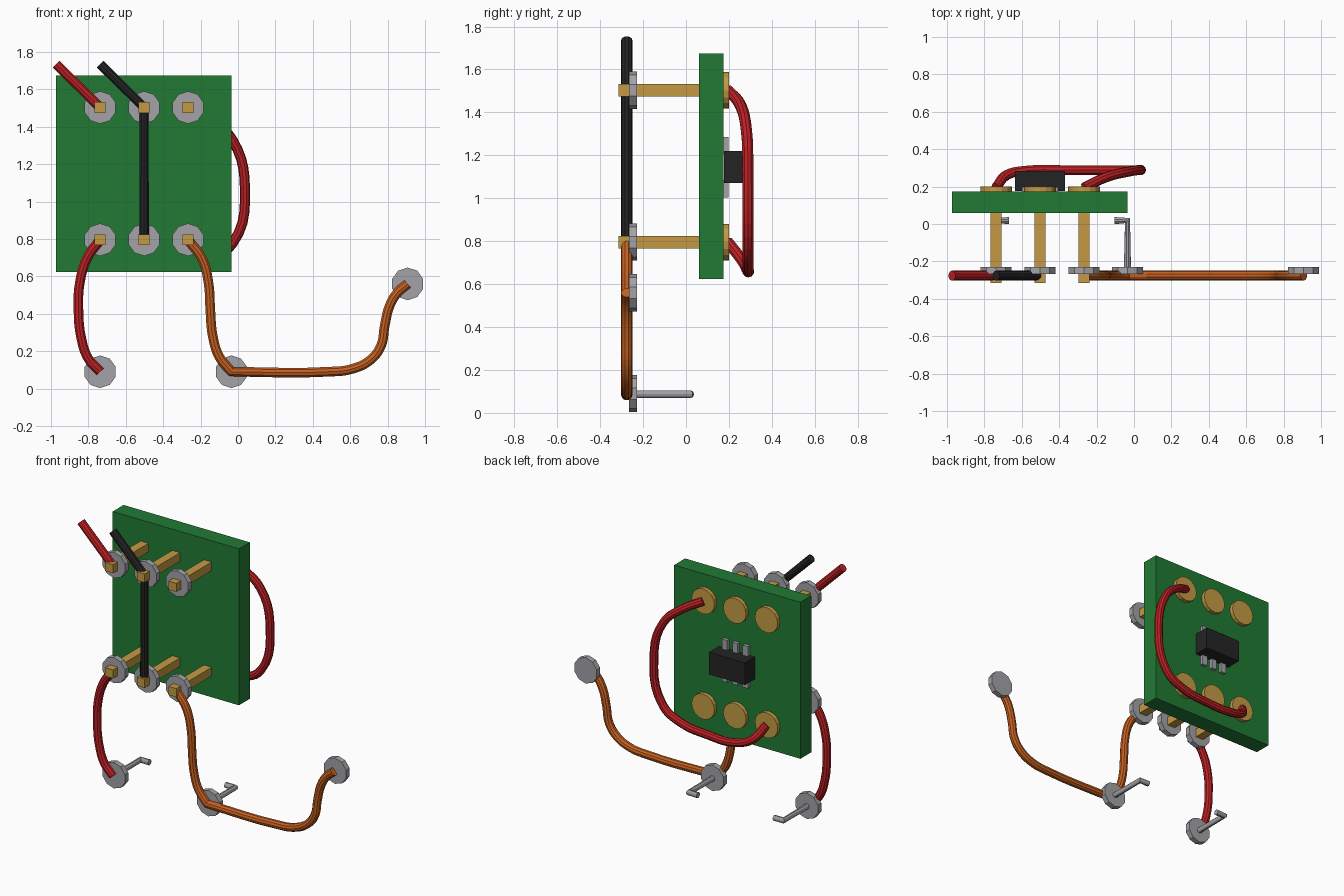
import bpy, bmesh, math
from mathutils import Matrix

if "Cube" in bpy.data.objects:
    bpy.data.objects.remove(bpy.data.objects["Cube"], do_unlink=True)


def material(name, rgb):
    lin = [((c / 255 + 0.055) / 1.055) ** 2.4 for c in rgb] + [1.0]
    m = bpy.data.materials.new(name)
    m.use_nodes = True
    m.diffuse_color = lin
    for n in m.node_tree.nodes:
        if n.type == 'BSDF_PRINCIPLED':
            n.inputs["Base Color"].default_value = lin
    return m


GREEN = material("board green", (33, 122, 52))
GOLD = material("gold contact", (196, 154, 68))
STEEL = material("solder grey", (163, 163, 168))
BLACK = material("black plastic", (36, 36, 37))
RED = material("red insulation", (190, 32, 36))
ORANGE = material("orange insulation", (198, 96, 32))


def add(name, mesh, mat):
    mesh.materials.clear()
    mesh.materials.append(mat)
    ob = bpy.data.objects.new(name, mesh)
    bpy.context.scene.collection.objects.link(ob)
    return ob


def box(name, lo, hi, mat):
    bm = bmesh.new()
    size = [b - a for a, b in zip(lo, hi)]
    mid = [(a + b) / 2 for a, b in zip(lo, hi)]
    bmesh.ops.create_cube(bm, size=1, matrix=Matrix.Translation(mid) @ Matrix.Diagonal((*size, 1)))
    me = bpy.data.meshes.new(name)
    bm.to_mesh(me)
    bm.free()
    return add(name, me, mat)


def disc(name, x, z, y0, y1, r, sides, mat):
    """Flat round plate facing along y."""
    bm = bmesh.new()
    m = Matrix.Translation((x, (y0 + y1) / 2, z)) @ Matrix.Rotation(math.pi / 2, 4, 'X')
    bmesh.ops.create_cone(bm, cap_ends=True, segments=sides, radius1=r, radius2=r,
                          depth=y1 - y0, matrix=m)
    me = bpy.data.meshes.new(name)
    bm.to_mesh(me)
    bm.free()
    return add(name, me, mat)


def wire(name, pts, r, mat, corners=()):
    """Round tube through points; listed point indices (and ends) stay sharp."""
    cu = bpy.data.curves.new(name, 'CURVE')
    cu.dimensions = '3D'
    cu.bevel_depth = r
    cu.bevel_resolution = 3
    cu.use_fill_caps = True
    sp = cu.splines.new('BEZIER')
    sp.resolution_u = 5
    sp.use_smooth = False
    sp.bezier_points.add(len(pts) - 1)
    for i, (bp, p) in enumerate(zip(sp.bezier_points, pts)):
        bp.co = p
        kind = 'VECTOR' if i in corners else 'AUTO'
        bp.handle_left_type = bp.handle_right_type = kind
    tmp = bpy.data.objects.new(name + " path", cu)
    bpy.context.scene.collection.objects.link(tmp)
    dg = bpy.context.evaluated_depsgraph_get()
    me = bpy.data.meshes.new_from_object(tmp.evaluated_get(dg))
    bpy.data.objects.remove(tmp, do_unlink=True)
    me.name = name
    return add(name, me, mat)


# Circuit board
box("board", (-0.973, 0.06, 0.624), (-0.035, 0.175, 1.675), GREEN)

# Header pins with solder rings in front and gold pads behind
COLS, ROWS = (-0.737, -0.502, -0.267), (0.796, 1.503)
P = 0.029
for z in ROWS:
    for x in COLS:
        box("pin", (x - P, -0.315, z - P), (x + P, 0.17, z + P), GOLD)
        disc("pin_solder", x, z, -0.266, -0.229, 0.087, 10, STEEL)
        disc("back_pad", x, z, 0.17, 0.201, 0.085, 16, GOLD)

# Chip with six legs
CX, CZ = -0.502, 1.145
box("chip", (CX - 0.134, 0.176, CZ - 0.074), (CX + 0.134, 0.283, CZ + 0.074), BLACK)
for dx in (-0.077, 0, 0.077):
    for s in (-1, 1):
        za, zb = sorted((CZ + s * 0.06, CZ + s * 0.141))
        box("chip_leg", (CX + dx - 0.019, 0.172, za), (CX + dx + 0.019, 0.198, zb), STEEL)

# Loose terminals, two of them with a hooked lead
for x, z in ((-0.737, 0.09), (-0.035, 0.09), (0.907, 0.56)):
    disc("terminal", x, z, -0.266, -0.229, 0.087, 10, STEEL)
for x, s in ((-0.737, 1), (-0.035, -1)):
    wire("hooked_lead", [(x, -0.24, 0.087), (x, 0.018, 0.087), (x + s * 0.068, 0.018, 0.087)],
         0.019, STEEL, corners=(0, 1, 2))

# Front wires, all in one plane
WY, R = -0.276, 0.027


def flat(pts):
    return [(x, WY, z) for x, z in pts]


wire("red_feed_wire", flat([(-0.973, 1.735), (-0.737, 1.503)]), R, RED, (0, 1))
wire("black_wire", flat([(-0.737, 1.735), (-0.502, 1.503), (-0.502, 0.796)]), R, BLACK, (0, 1, 2))
wire("red_lower_wire", flat([(-0.737, 0.796), (-0.805, 0.70), (-0.845, 0.57), (-0.853, 0.42),
                             (-0.838, 0.27), (-0.80, 0.16), (-0.737, 0.09)]), R, RED)
wire("orange_wire", flat([(-0.267, 0.796), (-0.19, 0.69), (-0.157, 0.56), (-0.148, 0.42),
                          (-0.135, 0.28), (-0.10, 0.17), (-0.035, 0.09), (0.48, 0.09),
                          (0.61, 0.105), (0.71, 0.155), (0.765, 0.23), (0.785, 0.34),
                          (0.81, 0.44), (0.85, 0.51), (0.907, 0.56)]), R, ORANGE, (6,))

# Back jumper looping round the chip
wire("red_jumper", [(-0.267, 0.195, 1.503), (-0.15, 0.25, 1.44), (-0.03, 0.28, 1.33),
                    (0.037, 0.288, 1.07), (-0.03, 0.288, 0.775), (-0.16, 0.288, 0.695),
                    (-0.36, 0.288, 0.665), (-0.57, 0.286, 0.667), (-0.68, 0.262, 0.71),
                    (-0.737, 0.195, 0.796)], R, RED)
